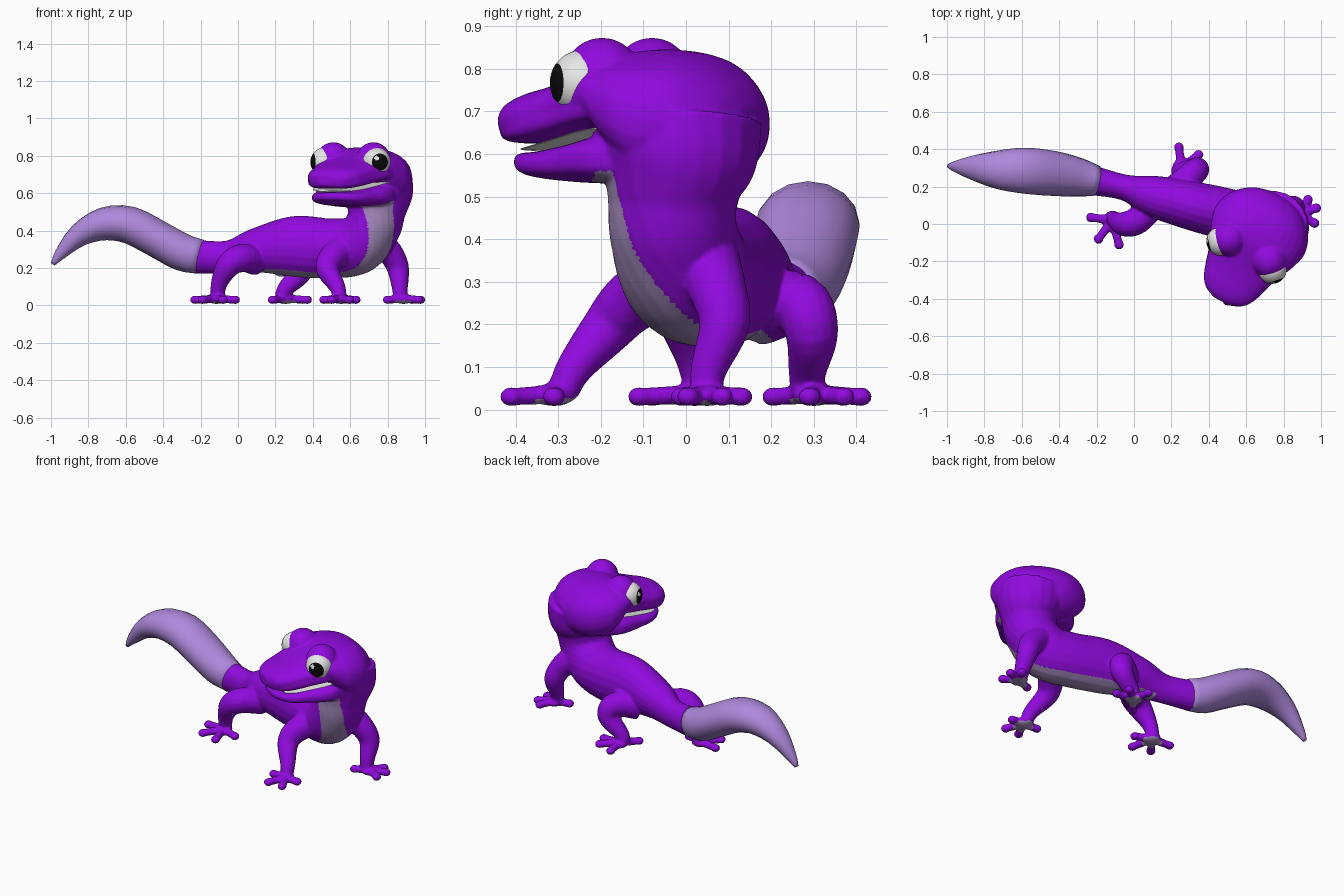
import bpy, bmesh, math
from mathutils import Vector, Matrix

cube = bpy.data.objects.get("Cube")
if cube:
    bpy.data.objects.remove(cube)


def material(name, rgb):
    m = bpy.data.materials.new(name)
    m.use_nodes = True
    m.diffuse_color = (*rgb, 1)
    m.node_tree.nodes["Principled BSDF"].inputs["Base Color"].default_value = (*rgb, 1)
    return m


PURPLE = material("purple skin", (0.28, 0.003, 0.73))
LILAC = material("lilac tail", (0.43, 0.25, 0.72))
BELLY = material("grey lilac belly", (0.38, 0.26, 0.52))
WHITE = material("eye white", (0.85, 0.85, 0.85))
BLACK = material("pupil black", (0.003, 0.003, 0.003))
UP = Vector((0, 0, 1))


def spline(keys, steps=5):
    """Catmull-Rom through rows of numbers."""
    rows = [Vector(k) for k in keys]
    rows = [rows[0] * 2 - rows[1]] + rows + [rows[-1] * 2 - rows[-2]]
    out = []
    for p, q, r, s in zip(rows, rows[1:], rows[2:], rows[3:]):
        for i in range(steps):
            t = i / steps
            out.append(0.5 * (2 * q + (r - p) * t + (2 * p - 5 * q + 4 * r - s) * t * t
                              + (3 * q - p - 3 * r + s) * t ** 3))
    return out + [rows[-2]]


def loft(bm, rings, sides=20, power=1.0):
    """Skin a list of (centre, side vector, up vector) with capped ends."""
    def bend(v):
        return math.copysign(abs(v) ** power, v)
    loops = []
    for c, a, b in rings:
        angles = [2 * math.pi * i / sides for i in range(sides)]
        loops.append([bm.verts.new(c + a * bend(math.cos(t)) + b * bend(math.sin(t))) for t in angles])
    for lo, hi in zip(loops, loops[1:]):
        for i in range(sides):
            j = (i + 1) % sides
            bm.faces.new((lo[i], lo[j], hi[j], hi[i]))
    bm.faces.new(loops[0][::-1])
    bm.faces.new(loops[-1])


def tube(keys, side_of, steps=5):
    """Rings along a path; each key is x, y, z, half width, half height, ..."""
    rows = spline(keys, steps)
    rings = []
    for i, r in enumerate(rows):
        t = (rows[min(i + 1, len(rows) - 1)] - rows[max(i - 1, 0)])
        t = Vector(t[:3]).normalized()
        side = side_of(r)
        side = (side - t * side.dot(t)).normalized()
        rings.append((Vector(r[:3]), side * r[3], t.cross(side) * r[4]))
    return rings


def ball(bm, centre, scale):
    m = Matrix.Translation(centre) @ Matrix.Diagonal((*scale, 1))
    bmesh.ops.create_uvsphere(bm, u_segments=20, v_segments=12, radius=1, matrix=m)


def finish(bm, name, mats):
    bmesh.ops.recalc_face_normals(bm, faces=bm.faces)
    me = bpy.data.meshes.new(name)
    bm.to_mesh(me)
    bm.free()
    for m in mats:
        me.materials.append(m)
    me.shade_smooth()
    ob = bpy.data.objects.new(name, me)
    bpy.context.collection.objects.link(ob)
    return ob


def body_side(r):
    a = math.radians(r[5] + 90)
    return Vector((math.cos(a), math.sin(a), 0))


# Body and neck: x, y, z, half width, half height, heading
skin = bmesh.new()
spine = tube([(-0.23, 0.235, 0.26, 0.08, 0.09, -12), (-0.05, 0.195, 0.26, 0.07, 0.088, -16),
              (0.1, 0.15, 0.295, 0.11, 0.12, -20), (0.3, 0.10, 0.315, 0.13, 0.163, -22),
              (0.5, 0.05, 0.305, 0.14, 0.16, -26), (0.64, 0.0, 0.325, 0.15, 0.158, -42),
              (0.72, -0.03, 0.42, 0.15, 0.15, -70), (0.742, -0.03, 0.51, 0.157, 0.157, -88),
              (0.748, -0.02, 0.59, 0.188, 0.188, -92), (0.735, -0.02, 0.67, 0.2, 0.2, -94)],
             body_side, 12)
loft(skin, spine)

# Head frame, turned towards the right
FWD = Vector((-0.48, -0.877, 0))
LEFT = Vector((0.877, -0.48, 0))


def head_point(f, l, z):
    return FWD * f + LEFT * (0.608 + l) + UP * z


def head_loft(bm, rows, power):
    """Rows: forward position, half width, top, bottom."""
    loft(bm, [(head_point(r[0], 0, (r[2] + r[3]) / 2), LEFT * r[1], UP * (r[2] - r[3]) / 2)
              for r in spline(rows, 4)], 32, power)


# Upper head with snout, upper lip, then lower jaw
head_loft(skin, [(-0.505, 0.06, 0.71, 0.63), (-0.475, 0.15, 0.765, 0.575), (-0.4, 0.235, 0.825, 0.525),
                 (-0.3, 0.27, 0.845, 0.53), (-0.22, 0.255, 0.84, 0.6), (-0.17, 0.235, 0.825, 0.66),
                 (-0.08, 0.195, 0.785, 0.645), (0.0, 0.17, 0.76, 0.63), (0.06, 0.15, 0.745, 0.625),
                 (0.11, 0.11, 0.725, 0.63), (0.138, 0.05, 0.70, 0.645)], 0.88)
head_loft(skin, [(-0.25, 0.235, 0.76, 0.67), (-0.17, 0.228, 0.745, 0.664), (-0.08, 0.196, 0.73, 0.645),
                 (0.0, 0.172, 0.715, 0.63), (0.06, 0.148, 0.7, 0.624), (0.11, 0.1, 0.69, 0.628),
                 (0.132, 0.05, 0.68, 0.635)], 0.6)
head_loft(skin, [(-0.32, 0.19, 0.66, 0.52), (-0.22, 0.222, 0.656, 0.525), (-0.15, 0.215, 0.643, 0.53),
                 (-0.08, 0.187, 0.626, 0.533), (0.0, 0.158, 0.611, 0.54), (0.05, 0.125, 0.605, 0.548),
                 (0.085, 0.08, 0.603, 0.56), (0.1, 0.04, 0.6, 0.57)], 0.65)
for s in (-1, 1):
    ball(skin, head_point(-0.175, s * 0.122, 0.78), (0.093, 0.093, 0.093))

# Thin pale lining between the lips
lining = bmesh.new()
head_loft(lining, [(-0.2, 0.216, 0.664, 0.655), (-0.15, 0.21, 0.656, 0.647), (-0.08, 0.182, 0.64, 0.631),
                   (0.0, 0.15, 0.624, 0.615), (0.05, 0.11, 0.616, 0.607)], 0.8)
finish(lining, "mouth_lining", [WHITE])

# Legs: path of x, y, z, radius; foot centre; toe tips
LEGS = [
    ([(0.57, -0.04, 0.31, 0.085), (0.5, -0.13, 0.25, 0.073), (0.48, -0.185, 0.19, 0.062),
      (0.53, -0.26, 0.1, 0.044), (0.545, -0.29, 0.04, 0.037)],
     (0.55, -0.31), [(0.46, -0.3), (0.5, -0.41), (0.595, -0.41), (0.63, -0.31)]),
    ([(0.75, 0.05, 0.34, 0.08), (0.815, 0.075, 0.28, 0.068), (0.855, 0.09, 0.2, 0.06),
      (0.865, 0.055, 0.1, 0.044), (0.868, 0.045, 0.04, 0.037)],
     (0.885, 0.05), [(0.93, 0.13), (0.975, 0.085), (0.965, 0.005), (0.8, 0.02)]),
    ([(0.1, 0.11, 0.24, 0.08), (0.02, 0.02, 0.255, 0.075), (-0.05, 0.0, 0.215, 0.067),
      (-0.1, 0.02, 0.12, 0.045), (-0.11, 0.035, 0.04, 0.037)],
     (-0.115, 0.02), [(-0.23, 0.035), (-0.19, -0.08), (-0.08, -0.11), (-0.015, -0.01)]),
    ([(0.22, 0.17, 0.24, 0.09), (0.31, 0.265, 0.25, 0.072), (0.335, 0.295, 0.18, 0.063),
      (0.255, 0.285, 0.09, 0.045), (0.235, 0.285, 0.04, 0.04)],
     (0.255, 0.3), [(0.24, 0.41), (0.345, 0.37), (0.37, 0.29), (0.185, 0.205)])]
for path, (fx, fy), toes in LEGS:
    loft(skin, tube([(*k, k[3]) for k in path], lambda r: Vector((0.35, 0.94, 0.05))), 16)
    ball(skin, (fx, fy, 0.035), (0.052, 0.052, 0.027))
    for tx, ty in toes:
        loft(skin, tube([(fx, fy, 0.036, 0.024, 0.027), (tx, ty, 0.03, 0.021, 0.022)],
                        lambda r: UP, 3), 10)
        ball(skin, (tx, ty, 0.03), (0.027, 0.027, 0.023))

# Fuse the skin into one smooth surface
body = finish(skin, "body", [PURPLE, BELLY])
bpy.context.view_layer.objects.active = body
fuse = body.modifiers.new("fuse", "REMESH")
fuse.mode, fuse.voxel_size = "VOXEL", 0.007
relax = body.modifiers.new("relax", "SMOOTH")
relax.factor, relax.iterations = 0.5, 6
for name in ("fuse", "relax"):
    bpy.ops.object.modifier_apply(modifier=name)
mesh = body.data
mesh.shade_smooth()

# Pale belly, throat and soles
for p in mesh.polygons:
    c = p.center
    p.material_index = 0
    if c.z < 0.03:
        near = min(math.dist(c[:2], leg[1]) for leg in LEGS)
        p.material_index = int(near < 0.06 and p.normal.z < -0.5)
    elif 0.02 < c.x and 0.12 < c.z < 0.56:
        o, a, b = min(spine, key=lambda r: (r[0] - c).length_squared)
        d = c - o
        if d.length < 1.2 * b.length and d.normalized().dot(-b.normalized()) > 0.85:
            p.material_index = 1

# Tail
tail = bmesh.new()
loft(tail, tube([(-0.2, 0.23, 0.26, 0.082, 0.092), (-0.3, 0.25, 0.285, 0.105, 0.1),
                 (-0.43, 0.27, 0.355, 0.12, 0.1), (-0.58, 0.285, 0.43, 0.123, 0.1),
                 (-0.72, 0.29, 0.435, 0.105, 0.088), (-0.85, 0.3, 0.375, 0.07, 0.062),
                 (-0.95, 0.307, 0.275, 0.032, 0.032), (-0.99, 0.31, 0.22, 0.012, 0.012)],
                lambda r: Vector((0.1, 1, 0)), 3), 16)
finish(tail, "tail", [LILAC])

# Eyes with pupils painted by angle from the gaze, and a small glint
for s, label in ((-1, "right"), (1, "left")):
    eye = bmesh.new()
    bmesh.ops.create_uvsphere(eye, u_segments=40, v_segments=40, radius=1)
    for f in eye.faces:
        d = f.calc_center_median().normalized()
        glint = d.angle(Vector((-0.3, 0.3, 1))) < 0.16
        f.material_index = 1 if d.z > math.cos(0.66) and not glint else 0
    gaze = (FWD * 0.68 + LEFT * s * 0.73).normalized()
    across = UP.cross(gaze)
    turn = Matrix((across, UP, gaze)).transposed().to_4x4()
    place = Matrix.Translation(head_point(-0.142, s * 0.157, 0.767))
    eye.transform(place @ turn @ Matrix.Scale(0.077, 4))
    finish(eye, label + "_eye", [WHITE, BLACK])
